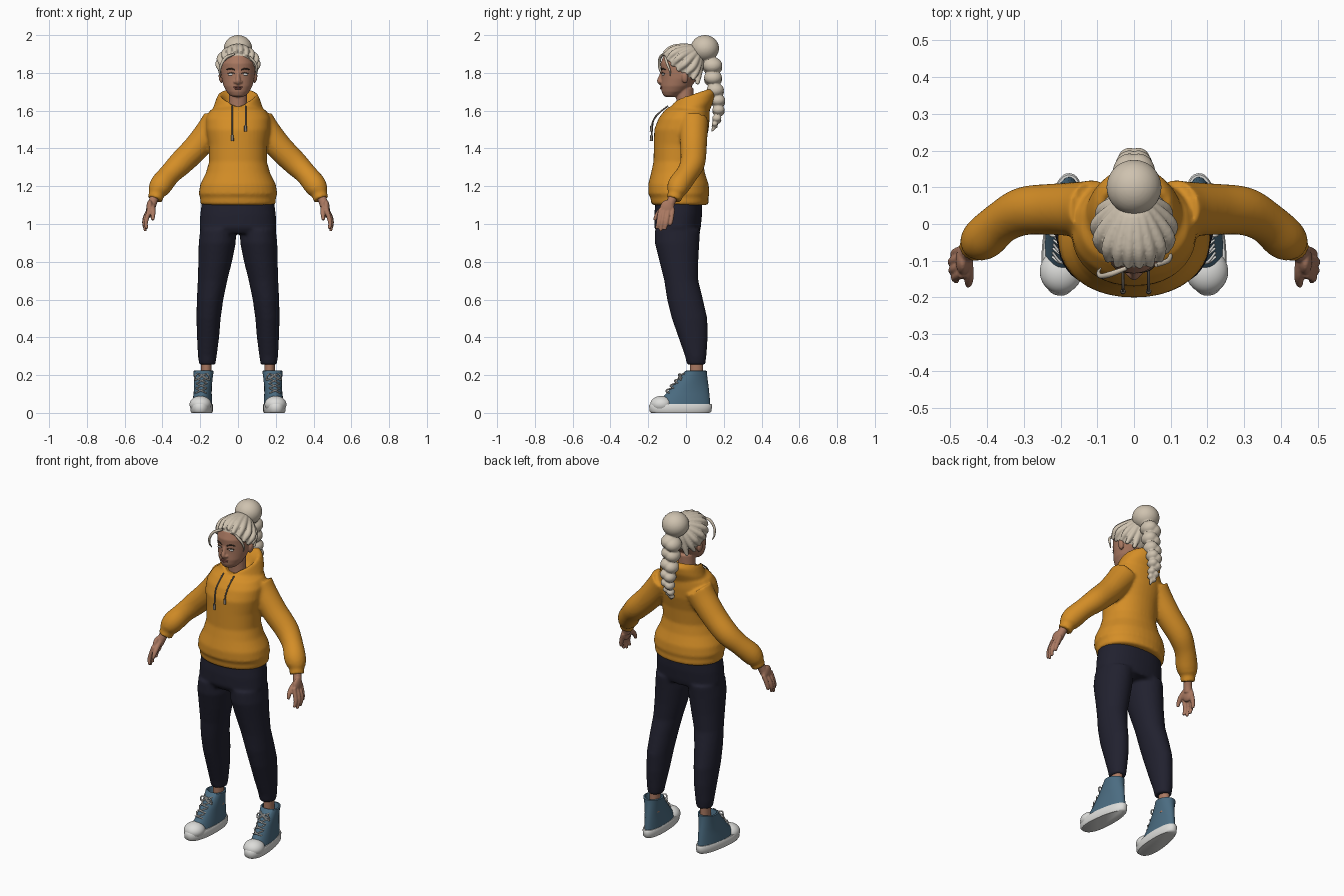
import bpy, bmesh
from math import sin, cos, tau, radians, copysign
from mathutils import Vector, Matrix

cube = bpy.data.objects.get("Cube")
if cube:
    bpy.data.objects.remove(cube)


def material(name, *rgb):
    m = bpy.data.materials.new(name)
    m.use_nodes = True
    m.diffuse_color = (*rgb, 1)
    m.node_tree.nodes["Principled BSDF"].inputs["Base Color"].default_value = (*rgb, 1)
    return m


skin = material("warm brown skin", .40, .19, .12)
lips = material("rose lips", .30, .10, .08)
dark = material("dark brown", .05, .03, .02)
cream = material("cream hair", .62, .54, .43)
orange = material("orange fleece", .66, .27, .02)
navy = material("dark navy cloth", .015, .015, .028)
blue = material("dusty blue canvas", .07, .15, .22)
white = material("white rubber", .72, .72, .70)
grey = material("grey cord", .22, .19, .16)


def skin_rings(bm, rings):
    """Bridge rings of points into a closed shell."""
    rings = [[bm.verts.new(p) for p in ring] for ring in rings]
    n = len(rings[0])
    for low, high in zip(rings, rings[1:]):
        for i in range(n):
            j = (i + 1) % n
            bm.faces.new((low[i], low[j], high[j], high[i]))
    bm.faces.new(rings[0][::-1])
    bm.faces.new(rings[-1])


def loft(bm, rows, n=40, tilt=0, dip=0, egg=0, power=1):
    """Stack horizontal ovals given as (z, x min, x max, y min, y max)."""
    rings = []
    for z, x0, x1, y0, y1 in rows:
        ring = []
        for i in range(n):
            c, s = cos(tau * i / n), sin(tau * i / n)
            front = max(0, -s) ** 8
            c, s = (copysign(abs(v) ** power, v) for v in (c, s))
            y = (y0 + y1) / 2 + (y1 - y0) / 2 * s
            x = (x0 + x1) / 2 + (x1 - x0) / 2 * c * (1 - egg * s)
            ring.append((x, y, z + tilt * y - dip * front))
        rings.append(ring)
    skin_rings(bm, rings)


def centred(rows):
    return [(z, -w, w, front, back) for z, w, front, back in rows]


def tube(bm, knots, n=12, steps=5):
    """Round tube through knots (x, y, z, radius), smoothed along its length."""
    k = [Vector(p) for p in knots]
    k = [2 * k[0] - k[1], *k, 2 * k[-1] - k[-2]]
    path = []
    for a, b, c, d in zip(k, k[1:], k[2:], k[3:]):
        for t in (i / steps for i in range(steps)):
            path.append(b + (c - a) * t / 2 + (a - 2.5 * b + 2 * c - d / 2) * t * t
                        + (1.5 * (b - c) + (d - a) / 2) * t ** 3)
    path.append(k[-2])
    rings, side = [], None
    for i, p in enumerate(path):
        ahead = (path[min(i + 1, len(path) - 1)] - path[max(i - 1, 0)]).to_3d().normalized()
        side = ahead.orthogonal() if side is None else side - ahead * side.dot(ahead)
        side.normalize()
        up = ahead.cross(side)
        rings.append([p.to_3d() + p.w * (side * cos(tau * j / n) + up * sin(tau * j / n))
                      for j in range(n)])
    skin_rings(bm, rings)


def ball(bm, centre, size, turn=0):
    m = Matrix.Translation(centre) @ Matrix.Rotation(turn, 4, 'Y') @ Matrix.Diagonal((*size, 1))
    return bmesh.ops.create_uvsphere(bm, u_segments=32, v_segments=20, radius=1, matrix=m)["verts"]


def mirror(bm):
    copy = bmesh.ops.duplicate(bm, geom=bm.verts[:] + bm.edges[:] + bm.faces[:])["geom"]
    for v in copy:
        if isinstance(v, bmesh.types.BMVert):
            v.co.x = -v.co.x


def finish(name, bm, mat, voxel=0, relax=4, angle=50):
    """Make the object; a voxel size fuses overlapping pieces into one skin."""
    bmesh.ops.recalc_face_normals(bm, faces=bm.faces)
    me = bpy.data.meshes.new(name)
    bm.to_mesh(me)
    bm.free()
    ob = bpy.data.objects.new(name, me)
    bpy.context.collection.objects.link(ob)
    if voxel:
        fuse = ob.modifiers.new("fuse", 'REMESH')
        fuse.mode, fuse.voxel_size = 'VOXEL', voxel
        soft = ob.modifiers.new("relax", 'SMOOTH')
        soft.factor, soft.iterations = .5, relax
        graph = bpy.context.evaluated_depsgraph_get()
        ob.data = bpy.data.meshes.new_from_object(ob.evaluated_get(graph))
        ob.modifiers.clear()
    ob.data.materials.clear()
    ob.data.materials.append(mat)
    ob.data.shade_smooth()
    if not voxel:
        ob.data.set_sharp_from_angle(angle=radians(angle))
    return ob


# Hoodie: sleeves, body and slouched hood
bm = bmesh.new()
tube(bm, [(.11, .04, 1.545, .08), (.15, .04, 1.49, .075), (.22, .04, 1.405, .07),
          (.30, .035, 1.325, .066), (.36, .005, 1.265, .058), (.405, -.035, 1.21, .06),
          (.425, -.05, 1.175, .052), (.43, -.055, 1.16, .042), (.44, -.065, 1.13, .04)], 24)
mirror(bm)
loft(bm, centred([(1.1, .19, -.175, .11), (1.11, .2, -.185, .12), (1.14, .2, -.188, .118),
                  (1.16, .208, -.2, .124), (1.21, .2, -.2, .12), (1.27, .17, -.185, .1),
                  (1.33, .153, -.172, .09), (1.42, .155, -.17, .1), (1.5, .17, -.168, .12),
                  (1.56, .17, -.145, .125), (1.6, .15, -.115, .125), (1.62, .11, -.09, .11)]),
     power=.93)
loft(bm, centred([(1.56, .14, -.12, .125), (1.61, .13, -.1, .15), (1.65, .115, -.09, .158),
                  (1.672, .105, -.08, .14), (1.678, .095, -.075, .12), (1.66, .08, -.062, .09),
                  (1.62, .065, -.05, .06)]), tilt=.32, dip=.03)
finish("hoodie", bm, orange, .009, 3)

# Drawstrings
bm = bmesh.new()
for x, end in ((-.03, 1.47), (.04, 1.52)):
    tube(bm, [(x, -.095, 1.625, .004), (x, -.14, 1.59, .004), (x, -.172, 1.55, .004),
              (x, -.182, end, .004)], 8)
    tube(bm, [(x, -.182, end, .007), (x, -.184, end - .03, .008)], 8)
finish("drawstrings", bm, grey)

# Trousers
bm = bmesh.new()
loft(bm, [(.97, .01, .2, -.165, .075), (.9, .012, .208, -.165, .07), (.8, .032, .21, -.14, .065),
          (.7, .057, .213, -.115, .065), (.6, .078, .218, -.1, .09), (.5, .092, .22, -.075, .113),
          (.4, .1, .217, -.04, .115), (.3, .113, .212, -.005, .108), (.255, .12, .205, .005, .102)])
mirror(bm)
loft(bm, centred([(1.13, .19, -.16, .085), (1.05, .2, -.168, .085), (.98, .204, -.168, .078),
                  (.95, .19, -.15, .07)]), power=.9)
finish("trousers", bm, navy, .01, 3)

# Ankles
bm = bmesh.new()
loft(bm, [(z, .14, .195, .02, .09) for z in (.14, .2, .28)])
mirror(bm)
finish("ankles", bm, skin)


def place_shoe(name, bm, mat):
    """Move a shoe part under the leg, toe turned out, and copy it to the other foot."""
    bm.transform(Matrix.Translation((.187, 0, 0)) @ Matrix.Rotation(.09, 4, 'Z'))
    mirror(bm)
    finish(name, bm, mat)


# High-top shoes
bm = bmesh.new()
loft(bm, centred([(0, .052, -.185, .125), (.008, .056, -.194, .135), (.04, .057, -.196, .139),
                  (.048, .053, -.19, .134)]), egg=.13, power=.85)
place_shoe("shoe_soles", bm, white)

bm = bmesh.new()
loft(bm, centred([(.03, .052, -.18, .13), (.07, .05, -.138, .127), (.1, .047, -.108, .124),
                  (.14, .046, -.075, .12), (.19, .05, -.03, .113), (.222, .054, -.005, .112),
                  (.224, .046, .005, .102), (.18, .036, .015, .09)]), egg=.08)
place_shoe("shoe_uppers", bm, blue)

bm = bmesh.new()
ball(bm, (0, -.13, .045), (.058, .06, .045))
place_shoe("shoe_toe_caps", bm, white)

bm = bmesh.new()
for i in range(4):
    y, z = -.1 + .023 * i, .118 + .026 * i
    for s in (1, -1):
        tube(bm, [(-.028 * s, y + .008, z - .012, .0035), (0, y - .006, z, .004),
                  (.028 * s, y + .02, z + .012, .0035)], 8)
for s in (1, -1):
    tube(bm, [(0, -.025, .2, .004), (.03 * s, -.035, .205, .004), (.038 * s, -.03, .175, .004),
              (.005 * s, -.038, .19, .004)], 8)
place_shoe("shoe_laces", bm, white)

# Hands: wrist, palm, four fingers and thumb
bm = bmesh.new()
tube(bm, [(.43, -.055, 1.17, .026), (.45, -.078, 1.12, .024), (.463, -.09, 1.08, .024)])
ball(bm, (.467, -.1, 1.08), (.019, .038, .048))
for y, reach, tip in ((-.07, .49, .995), (-.092, .497, .97), (-.115, .495, .962), (-.135, .488, .975)):
    tube(bm, [(.468, y, 1.08, .012), (reach - .008, y - .006, 1.04, .0125),
              (reach, y - .012, 1.005, .011), (reach - .005, y - .02, tip, .008)])
tube(bm, [(.455, -.095, 1.1, .016), (.45, -.135, 1.07, .014), (.45, -.155, 1.045, .012),
          (.452, -.167, 1.02, .008)])
mirror(bm)
finish("hands", bm, skin, .004, 3)

# Head: skull, neck, ears and nose
bm = bmesh.new()
ball(bm, (.09, -.005, 1.775), (.012, .018, .03), .15)
mirror(bm)
loft(bm, centred([(1.672, .02, -.105, -.06), (1.68, .042, -.12, -.04), (1.7, .06, -.129, 0),
                  (1.73, .076, -.133, .03), (1.77, .086, -.131, .06), (1.81, .091, -.132, .075),
                  (1.85, .092, -.135, .08), (1.89, .082, -.12, .07), (1.92, .055, -.09, .05)]))
loft(bm, centred([(1.57, .06, -.05, .05), (1.63, .049, -.05, .038), (1.72, .048, -.055, .04)]))
tube(bm, [(0, -.125, 1.81, .008), (0, -.135, 1.78, .01), (0, -.14, 1.757, .014),
          (0, -.132, 1.742, .01)])
for s in (1, -1):
    ball(bm, (.014 * s, -.133, 1.752), (.01, .01, .008))
finish("head", bm, skin, .0045, 3)

# Eyes, brows and mouth
bm = bmesh.new()
ball(bm, (.036, -.119, 1.792), (.016, .008, .007), .1)
mirror(bm)
finish("eyes", bm, white)
bm = bmesh.new()
tube(bm, [(.017, -.128, 1.796, .002), (.036, -.126, 1.801, .0025), (.055, -.113, 1.796, .002)], 8)
tube(bm, [(.016, -.131, 1.815, .003), (.04, -.124, 1.823, .004), (.062, -.108, 1.816, .002)], 8)
mirror(bm)
finish("lashes_and_brows", bm, dark)
bm = bmesh.new()
ball(bm, (0, -.127, 1.725), (.025, .01, .005))
ball(bm, (0, -.127, 1.717), (.02, .01, .006))
finish("lips", bm, lips)

# Swept-back hair: locks from the hairline to the knot over a cut cap
bm = bmesh.new()
heart, knot = Vector((0, -.02, 1.84)), Vector((0, .06, 1.915))
for start in ((.015, -.118, 1.905), (.045, -.115, 1.892), (.07, -.1, 1.868), (.086, -.075, 1.838),
              (.092, -.045, 1.812), (.092, 0, 1.795), (.083, .035, 1.765), (.05, .06, 1.74)):
    a = Vector(start)
    bend = []
    for t in (.35, .7):
        d = a.lerp(knot, t) - heart
        bend.append(heart + d * (.104 / d.length))
    tube(bm, [(*a, .01), (*bend[0], .018), (*bend[1], .017), (*knot, .015)])
mirror(bm)
cap = ball(bm, heart, (.102, .114, .104))
faces = {f for v in cap for f in v.link_faces}
edges = {e for v in cap for e in v.link_edges}
cut = bmesh.ops.bisect_plane(bm, geom=cap + list(edges) + list(faces), plane_co=(0, -.125, 1.895),
                             plane_no=(0, -.67, -.74), clear_outer=True)["geom_cut"]
bmesh.ops.holes_fill(bm, edges=[e for e in cut if isinstance(e, bmesh.types.BMEdge)], sides=0)
finish("swept_hair", bm, cream, .0045, 2)

# Loose strands framing the face
bm = bmesh.new()
tube(bm, [(-.02, -.12, 1.9, .006), (-.065, -.137, 1.88, .008), (-.09, -.142, 1.84, .007),
          (-.097, -.132, 1.8, .005), (-.09, -.12, 1.775, .002)])
tube(bm, [(.06, -.112, 1.885, .006), (.092, -.1, 1.85, .007), (.1, -.085, 1.81, .005),
          (.096, -.085, 1.785, .002)])
finish("loose_strands", bm, cream)

# Bun and the braid that hangs from it
bm = bmesh.new()
ball(bm, (0, .1, 1.93), (.075, .075, .07))
ball(bm, (0, .055, 1.91), (.042, .03, .04))
for y, z, r in ((.14, 1.835, .055), (.143, 1.77, .05), (.155, 1.705, .048), (.17, 1.65, .04),
                (.172, 1.6, .034), (.163, 1.555, .026), (.152, 1.525, .018)):
    for s in (1, -1):
        ball(bm, (.012 * s, y, z + .006 * s), (r * .85, r * .95, r * .75), .35 * s)
tube(bm, [(0, .155, 1.53, .014), (0, .145, 1.505, .01), (0, .135, 1.49, .004)])
finish("bun_and_braid", bm, cream, .005, 2)
